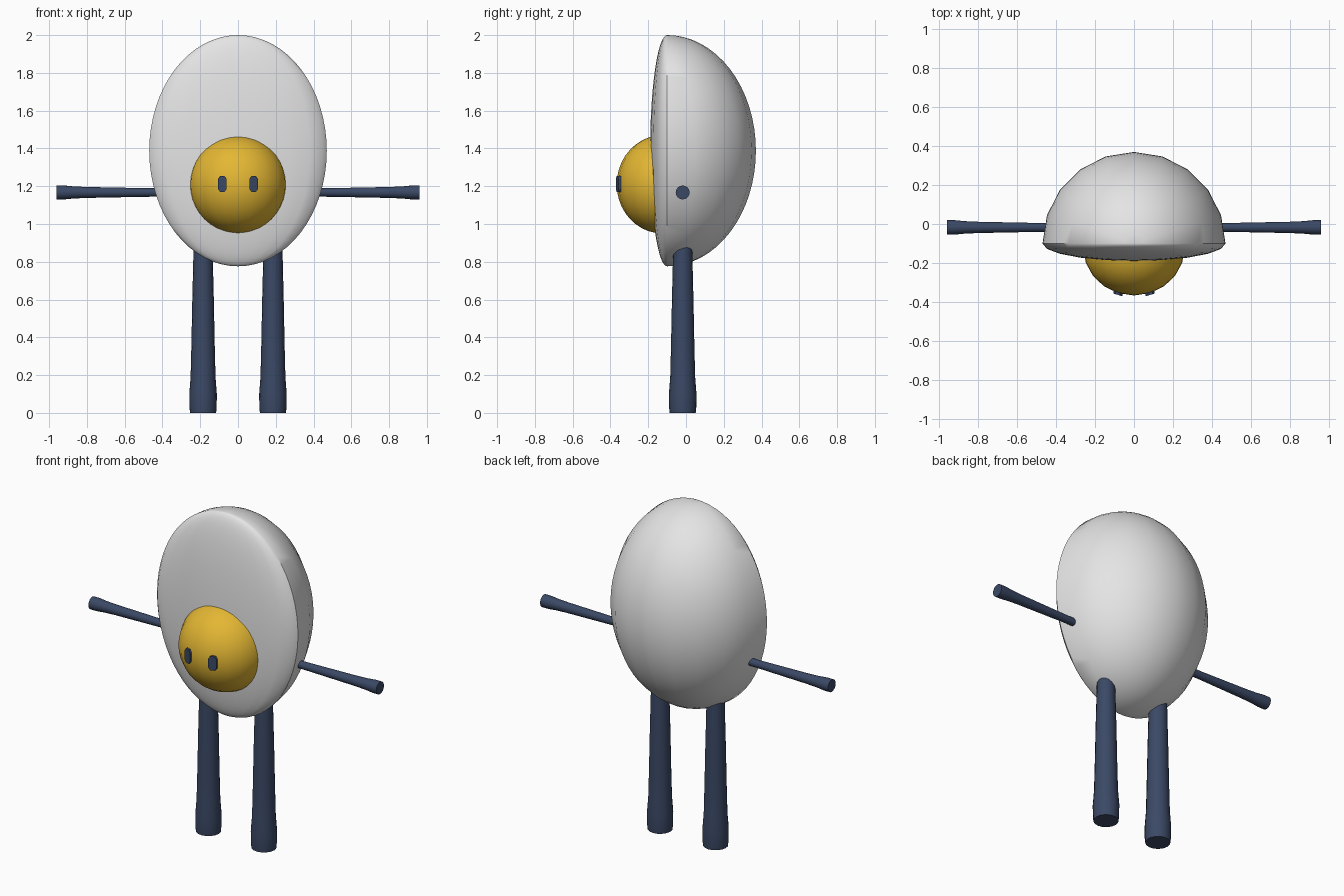
import bpy, bmesh, math
from mathutils import Matrix

if "Cube" in bpy.data.objects:
    bpy.data.objects.remove(bpy.data.objects["Cube"])


def material(name, rgb):
    m = bpy.data.materials.new(name)
    m.diffuse_color = (*rgb, 1)
    m.use_nodes = True
    m.node_tree.nodes["Principled BSDF"].inputs["Base Color"].default_value = m.diffuse_color
    return m


WHITE = material("egg white", (0.78, 0.78, 0.78))
YELLOW = material("yolk yellow", (0.77, 0.47, 0.033))
NAVY = material("dark navy", (0.043, 0.066, 0.13))


def finish(name, bm, mat, smooth=True):
    bmesh.ops.recalc_face_normals(bm, faces=bm.faces)
    mesh = bpy.data.meshes.new(name)
    bm.to_mesh(mesh)
    bm.free()
    mesh.materials.append(mat)
    obj = bpy.data.objects.new(name, mesh)
    bpy.context.collection.objects.link(obj)
    if smooth:
        bpy.ops.object.select_all(action='DESELECT')
        obj.select_set(True)
        bpy.context.view_layer.objects.active = obj
        bpy.ops.object.shade_smooth_by_angle(angle=math.radians(40))
    return obj


def ellipsoid(name, centre, rx, front, back, rz, rings, mat):
    """Sphere with separate depths for its front and back halves."""
    bm = bmesh.new()
    bmesh.ops.create_uvsphere(bm, u_segments=20, v_segments=rings, radius=1)
    for v in bm.verts:
        x, y, z = v.co
        v.co = (centre[0] + x * rx,
                centre[1] + y * (front if y < 0 else back),
                centre[2] + z * rz)
    return finish(name, bm, mat)


def limb(name, profile, matrix, sides=16):
    """Closed round tube from (height, radius) pairs along local z."""
    bm = bmesh.new()
    rings = []
    for h, r in profile:
        rings.append([bm.verts.new((r * math.cos(2 * math.pi * i / sides),
                                    r * math.sin(2 * math.pi * i / sides), h))
                      for i in range(sides)])
    for a, b in zip(rings, rings[1:]):
        for i in range(sides):
            j = (i + 1) % sides
            bm.faces.new((a[i], a[j], b[j], b[i]))
    bm.faces.new(rings[0])
    bm.faces.new(rings[-1])
    bm.transform(matrix)
    return finish(name, bm, NAVY)


# Body: shallow dome in front, deep half egg behind
ellipsoid("egg_body", (0, -0.1, 1.388), 0.47, 0.09, 0.47, 0.612, 32, WHITE)

# Yolk bulging from the front
ellipsoid("yolk", (0, -0.125, 1.21), 0.26, 0.242, 0.242, 0.26, 20, YELLOW)

LEG = [(0, 0.069), (0.03, 0.072), (0.1, 0.073), (0.19, 0.066),
       (0.35, 0.062), (0.6, 0.057), (0.8, 0.052), (0.93, 0.05)]
ARM = [(0.38, 0.022), (0.5, 0.023), (0.65, 0.026), (0.8, 0.029),
       (0.87, 0.032), (0.92, 0.037), (0.96, 0.037)]

for side, label in ((-1, "left"), (1, "right")):
    # Legs flaring to the feet
    limb(label + "_leg", LEG, Matrix.Translation((side * 0.185, -0.0175, 0)))
    # Arms held straight out
    limb(label + "_arm", ARM, Matrix.Translation((0, -0.0175, 1.167))
         @ Matrix.Rotation(side * math.pi / 2, 4, 'Y'))
    # Eyes: narrow octagonal plates following the yolk
    bm = bmesh.new()
    outline = [(-0.012, -0.042), (0.012, -0.042), (0.023, -0.026), (0.023, 0.026),
               (0.012, 0.042), (-0.012, 0.042), (-0.023, 0.026), (-0.023, -0.026)]
    face = bm.faces.new([bm.verts.new((side * 0.083 + x, -0.345, 1.212 + z))
                         for x, z in outline])
    out = bmesh.ops.extrude_face_region(bm, geom=[face])["geom"]
    for v in out:
        if isinstance(v, bmesh.types.BMVert):
            # tilt the front so it follows the curve of the yolk
            v.co.y = -0.364 + 0.3 * (abs(v.co.x) - 0.083)
    finish(label + "_eye", bm, NAVY, smooth=False)
